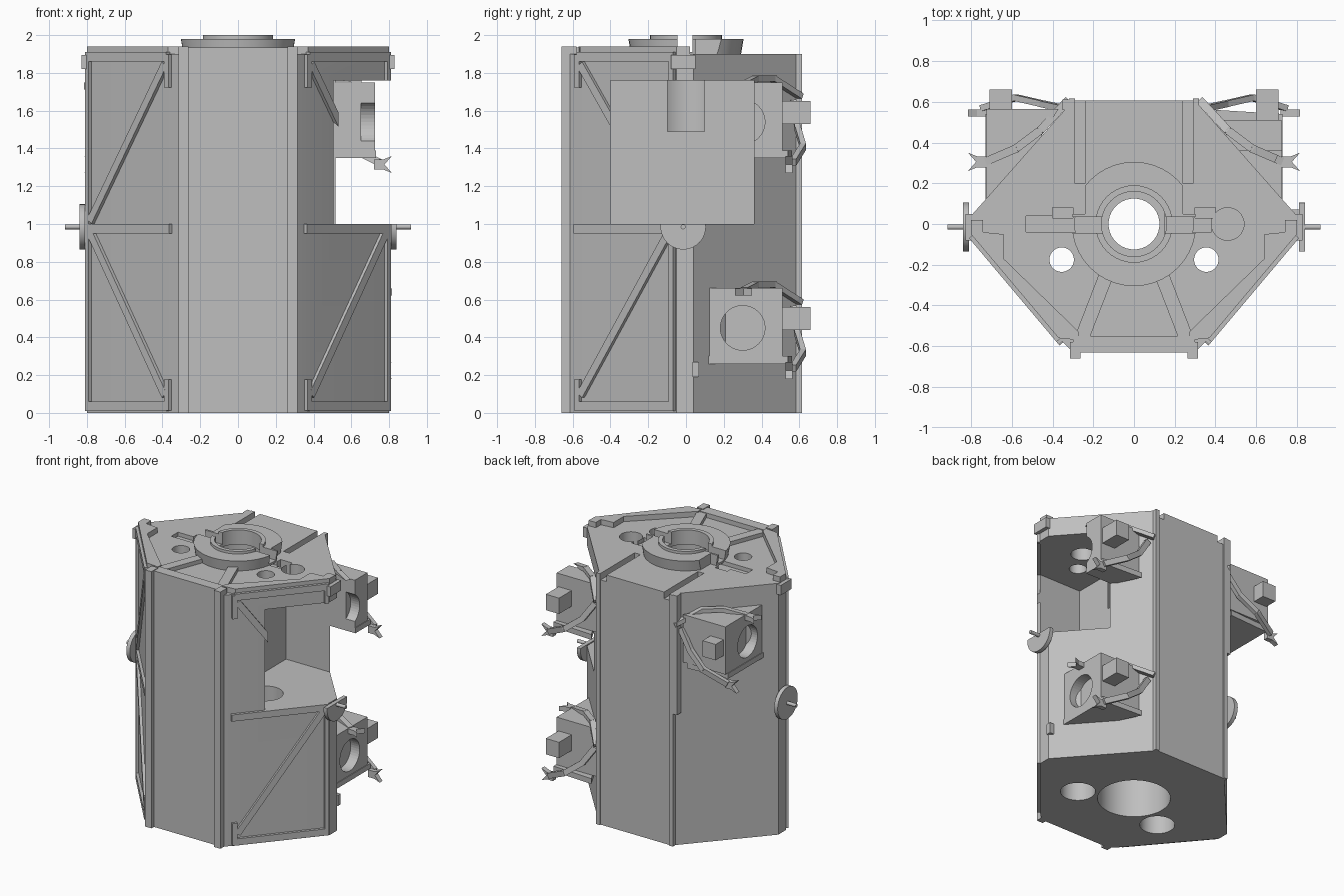
import bpy, bmesh, math
from mathutils import Matrix, Vector

cube = bpy.data.objects.get("Cube")
if cube:
    bpy.data.objects.remove(cube, do_unlink=True)

GREY = (0.52, 0.52, 0.52, 1)
mat = bpy.data.materials.new("plain grey")
mat.use_nodes = True
mat.diffuse_color = GREY
mat.node_tree.nodes["Principled BSDF"].inputs["Base Color"].default_value = GREY
right_parts = []  # everything on the +x side that the open bay may cut


def finish(name, bm, side=0):
    bmesh.ops.recalc_face_normals(bm, faces=bm.faces)
    mesh = bpy.data.meshes.new(name)
    bm.to_mesh(mesh)
    bm.free()
    ob = bpy.data.objects.new(name, mesh)
    bpy.context.collection.objects.link(ob)
    mesh.materials.append(mat)
    if side > 0:
        right_parts.append(ob)
    return ob


def box(name, lo, hi, s=1, side=0):
    lo, hi = Vector(lo), Vector(hi)
    mid, size = (lo + hi) / 2, hi - lo
    mid.x *= s
    bm = bmesh.new()
    bmesh.ops.create_cube(bm, size=1, matrix=Matrix.Translation(mid) @ Matrix.Diagonal((*size, 1)))
    return finish(name, bm, side)


def prism(name, pts, z0, z1, s=1, side=0):
    bm = bmesh.new()
    face = bm.faces.new([bm.verts.new((x * s, y, z0)) for x, y in pts])
    ext = bmesh.ops.extrude_face_region(bm, geom=[face])["geom"]
    bmesh.ops.translate(bm, vec=(0, 0, z1 - z0), verts=[v for v in ext if isinstance(v, bmesh.types.BMVert)])
    return finish(name, bm, side)


def cyl(name, centre, r, depth, axis="z", side=0, r2=None):
    rot = Matrix.Rotation(math.pi / 2, 4, "Y") if axis == "x" else Matrix()
    bm = bmesh.new()
    bmesh.ops.create_cone(bm, cap_ends=True, segments=40, radius1=r, radius2=r if r2 is None else r2,
                          depth=depth, matrix=Matrix.Translation(centre) @ rot)
    return finish(name, bm, side)


def beam(name, p, q, w, d, normal, side=0):
    p, q, n = Vector(p), Vector(q), Vector(normal)
    u = (q - p).normalized()
    v = n.cross(u).normalized()
    n = u.cross(v)
    m = Matrix((u * ((q - p).length + d / 2), n * d, v * w)).transposed().to_4x4()
    bm = bmesh.new()
    bmesh.ops.create_cube(bm, size=1, matrix=Matrix.Translation((p + q) / 2) @ m)
    return finish(name, bm, side)


def cut(ob, cutter, keep=False):
    mod = ob.modifiers.new("cut", "BOOLEAN")
    mod.operation, mod.solver, mod.object = "DIFFERENCE", "EXACT", cutter
    bpy.context.view_layer.objects.active = ob
    bpy.ops.object.modifier_apply(modifier=mod.name)
    if not keep:
        bpy.data.objects.remove(cutter, do_unlink=True)


def smooth(ob):
    bpy.ops.object.select_all(action="DESELECT")
    ob.select_set(True)
    bpy.context.view_layer.objects.active = ob
    bpy.ops.object.shade_smooth_by_angle(angle=math.radians(30))


# main body
half = [(0.3, -0.63), (0.37, -0.56), (0.8, -0.05), (0.8, 0.04), (0.3, 0.605)]
body = prism("body", half + [(-x, y) for x, y in reversed(half)], 0, 1.9)
right_parts.append(body)

# bores and recesses in the body
for r, z0, z1 in ((0.125, -0.1, 2.1), (0.18, 1.49, 2.1), (0.25, -0.1, 0.3)):
    cut(body, cyl("bore", (0, 0, (z0 + z1) / 2), r, z1 - z0))
cut(body, cyl("bay_port", (0.46, 0, 1.85), 0.08, 0.4))
for s in (1, -1):
    cut(body, cyl("port", (s * 0.355, -0.175, 1), 0.06, 2.2))
    cut(body, cyl("wide_port", (s * 0.355, -0.175, 0.4), 0.12, 1.4))
    cut(body, box("groove", (0.24, 0.2, 1.85), (0.29, 0.7, 2), s))
    cut(body, box("slot", (0.3, 0.03, 1.75), (0.4, 0.08, 2), s))
    cut(body, box("key_way", (0.15, -0.04, 1.87), (0.38 if s > 0 else 0.53, 0.04, 2), s))

# split collar around the top bore
collar = cyl("collar", (0, 0, 1.935), 0.29, 0.09, r2=0.305)
cut(collar, cyl("c", (0, 0, 1.95), 0.16, 0.4))
lip = cyl("collar_lip", (0, 0, 1.95), 0.19, 0.1)
cut(lip, cyl("c", (0, 0, 1.95), 0.16, 0.4))
for ring in (collar, lip):
    cut(ring, box("c", (-0.5, -0.045, 1.91), (0.5, 0.035, 2.1)))
for s in (1, -1):
    cut(collar, box("c", (0.24, 0.05, 1.8), (0.5, 0.4, 2.1), s))

# front panel rim
box("front_rim", (-0.3, -0.63, 1.9), (0.3, -0.55, 1.935))


def face_point(x, z, out=0.0):
    return Vector((x + out * 0.76, -0.56 + (x - 0.37) * 0.51 / 0.43 - out * 0.64, z))


for s in (1, -1):
    tag = "left" if s > 0 else "right"
    flip = Matrix.Diagonal((s, 1, 1))
    # raised rim and ribs of the top plate
    prism("rim_" + tag, [(0.27, -0.57), (0.37, -0.56), (0.8, -0.05), (0.8, 0.02), (0.74, 0.02),
                         (0.74, -0.04), (0.64, -0.05), (0.64, -0.17), (0.27, -0.53)], 1.9, 1.94, s)
    beam("rib_" + tag, (s * 0.14, -0.26, 1.915), (s * 0.26, -0.57, 1.915), 0.07, 0.03, (0, 0, 1))
    # corner rails
    box("front_rail_" + tag, (0.262, -0.66, 0), (0.315, -0.58, 1.94), s)
    box("back_rail_" + tag, (0.29, 0.57, 0), (0.32, 0.615, 1.9), s)
    # framed truss on the slanted front face
    n = flip @ Vector((0.76, -0.64, 0))
    runs = [("top_bar", 0.37, 1.885, 0.79, 1.885, 0.05), ("middle_bar", 0.355, 0.975, 0.79, 0.975, 0.05),
            ("base_bar", 0.37, 0.035, 0.79, 0.035, 0.05), ("upper_brace", 0.38, 1.84, 0.77, 1.02, 0.045),
            ("lower_brace", 0.77, 0.95, 0.38, 0.1, 0.045), ("low_post", 0.365, 0.02, 0.365, 0.17, 0.035),
            ("high_post", 0.365, 1.73, 0.365, 1.89, 0.035), ("side_post", 0.785, 0.02, 0.785, 1.88, 0.03)]
    for name, xa, za, xb, zb, w in runs:
        beam(name + "_" + tag, flip @ face_point(xa, za, 0.005), flip @ face_point(xb, zb, 0.005),
             w, 0.03, n, s)
    # trunnion, pin and lifting block on the side edge
    smooth(cyl("trunnion_" + tag, (s * 0.825, -0.015, 0.985), 0.12, 0.03, "x", s))
    smooth(cyl("pin_" + tag, (s * 0.86, -0.015, 0.985), 0.013, 0.11, "x"))
    box("lift_block_" + tag, (0.78, -0.08, 1.82), (0.828, 0.05, 1.895), s)
    box("lift_block_foot_" + tag, (0.76, -0.035, 1.75), (0.8, 0.035, 1.83), s, s)


# forked clamp with a V notch, opening outwards
def fork(name, y, z, s, flat):
    a, b, t = 0.05, 0.045, 0.018
    outline = [(0.72, -b * 0.6), (0.77, -b * 0.6), (0.815, -b), (0.775, 0), (0.815, b), (0.77, b * 0.6), (0.72, b * 0.6)]
    ob = prism(name, outline, -t, t, s, s)
    turn = Matrix() if flat else Matrix.Rotation(math.pi / 2, 4, "X")
    ob.data.transform(Matrix.Translation((0, y, z)) @ turn)


# instrument pod on a slanted back face
def pod(name, c, s, yb):
    shell = prism(name + "_housing", [(0.725, 0.1), (0.725, yb), (0.37, yb), (0.5, 0.36), (0.68, 0.1)],
                  c - 0.17, c + 0.19, s, s)
    cut(shell, cyl("c", (s * 0.72, 0.3, c - 0.02), 0.118, 0.14, "x"))
    prism(name + "_skirt", [(0.73, 0.1), (0.73, 0.54), (0.4, 0.56), (0.5, 0.36), (0.68, 0.1)],
          c - 0.21, c - 0.17, s, s)
    box(name + "_sensor", (0.6, 0.48, c - 0.03), (0.71, 0.66, c + 0.09), s, s)
    # bent arms holding the clamps
    low = [(0.36, 0.57, c + 0.08), (0.45, 0.59, c - 0.05), (0.58, 0.62, c - 0.15), (0.74, 0.57, c - 0.23)]
    high = [(0.33, 0.6, c + 0.12), (0.46, 0.46, c + 0.21), (0.58, 0.37, c + 0.21), (0.72, 0.31, c + 0.18)]
    for label, path, nrm in (("low_arm", low, (0, 1, 0)), ("high_arm", high, (0, 0, 1))):
        for p, q in zip(path, path[1:]):
            beam(name + "_" + label, (p[0] * s, *p[1:]), (q[0] * s, *q[1:]), 0.04, 0.03, nrm, s)
    fork(name + "_top_clamp", 0.305, c + 0.17, s, True)
    fork(name + "_bottom_clamp", 0.545, c - 0.245, s, False)


pod("upper_left_pod", 1.56, 1, 0.51)
pod("lower_left_pod", 0.47, 1, 0.51)
pod("upper_right_pod", 1.56, -1, 0.565)
box("small_clamp", (0.76, 0.035, 0.19), (0.81, 0.07, 0.27))
box("back_strip", (0.3, 0.56, 1.0), (0.35, 0.61, 1.9), -1)

# open bay through everything on its side
bay = box("bay_cutter", (0.15, -0.4, 1.0), (1.5, 0.36, 1.76))
for ob in right_parts:
    cut(ob, bay, keep=True)
bpy.data.objects.remove(bay, do_unlink=True)
for ob in (body, collar, lip):
    smooth(ob)
for ob in [o for o in right_parts if not o.data.polygons]:
    bpy.data.objects.remove(ob, do_unlink=True)
